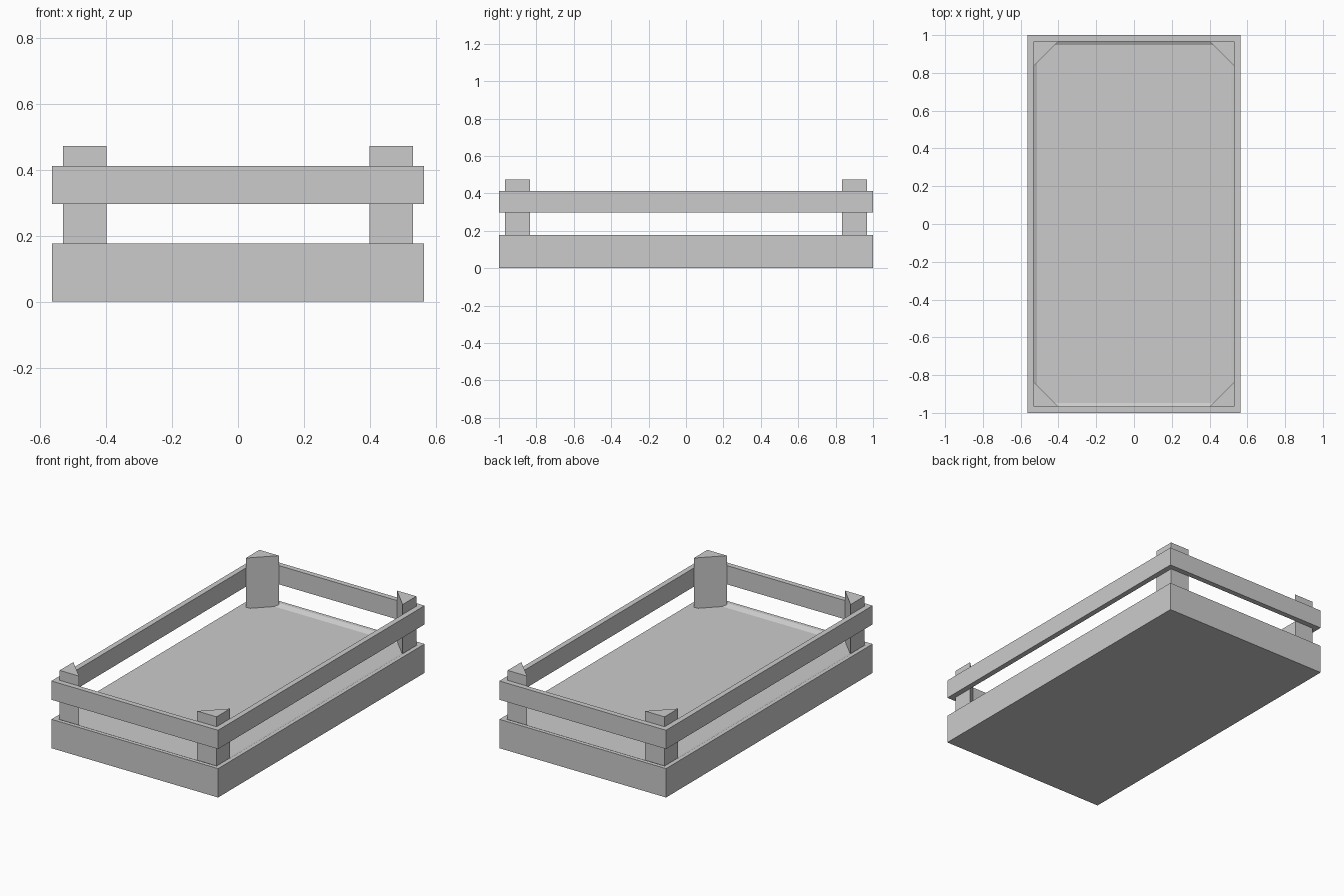
import bpy
import bmesh

if "Cube" in bpy.data.objects:
    bpy.data.objects.remove(bpy.data.objects["Cube"], do_unlink=True)

HALF_X, HALF_Y = 0.565, 1.0
BOARD = 0.033
TRAY_TOP = 0.177
RAIL_LOW, RAIL_HIGH = 0.297, 0.412
POST_TOP, POST_LEG = 0.473, 0.132

grey = bpy.data.materials.new("plain_grey")
grey.use_nodes = True
colour = (0.6, 0.6, 0.6, 1)
grey.diffuse_color = colour
grey.node_tree.nodes["Principled BSDF"].inputs["Base Color"].default_value = colour


def finish(name, bm):
    bmesh.ops.recalc_face_normals(bm, faces=bm.faces)
    mesh = bpy.data.meshes.new(name)
    bm.to_mesh(mesh)
    bm.free()
    mesh.materials.append(grey)
    obj = bpy.data.objects.new(name, mesh)
    bpy.context.collection.objects.link(obj)
    return obj


def prism(bm, outline, low, high):
    """Extrude a flat outline from low to high; return the cap faces."""
    base = bm.faces.new([bm.verts.new((x, y, low)) for x, y in outline])
    base.normal_update()
    if base.normal.z < 0:
        base.normal_flip()
    new = bmesh.ops.extrude_face_region(bm, geom=[base], use_keep_orig=True)["geom"]
    top = next(g for g in new if isinstance(g, bmesh.types.BMFace))
    bmesh.ops.translate(bm, verts=top.verts[:], vec=(0, 0, high - low))
    bmesh.ops.recalc_face_normals(bm, faces=bm.faces)
    return base, top


def rectangle(x, y):
    return [(-x, -y), (x, -y), (x, y), (-x, y)]


# Tray: solid base with a flat rim and a shallow dished floor
bm = bmesh.new()
base, top = prism(bm, rectangle(HALF_X, HALF_Y), 0, TRAY_TOP)
bmesh.ops.inset_region(bm, faces=[top], thickness=BOARD)
bmesh.ops.inset_region(bm, faces=[top], thickness=0.04, depth=-0.014)
finish("tray", bm)

# Rail: one continuous rectangular band
bm = bmesh.new()
rings = []
for x, y, z in ((HALF_X, HALF_Y, RAIL_LOW), (HALF_X, HALF_Y, RAIL_HIGH),
                (HALF_X - BOARD, HALF_Y - BOARD, RAIL_HIGH),
                (HALF_X - BOARD, HALF_Y - BOARD, RAIL_LOW)):
    rings.append([bm.verts.new((px, py, z)) for px, py in rectangle(x, y)])
for i, ring in enumerate(rings):
    after = rings[(i + 1) % len(rings)]
    for j in range(4):
        k = (j + 1) % 4
        bm.faces.new((ring[j], ring[k], after[k], after[j]))
finish("rail", bm)

# Triangular corner posts, standing in the tray
cx, cy = HALF_X - BOARD, HALF_Y - BOARD
for side, sx in (("left", 1), ("right", -1)):
    for end, sy in (("front", -1), ("back", 1)):
        bm = bmesh.new()
        outline = [(sx * cx, sy * cy), (sx * (cx - POST_LEG), sy * cy),
                   (sx * cx, sy * (cy - POST_LEG))]
        prism(bm, outline, TRAY_TOP - 0.03, POST_TOP)
        finish(f"{end}_{side}_post", bm)
